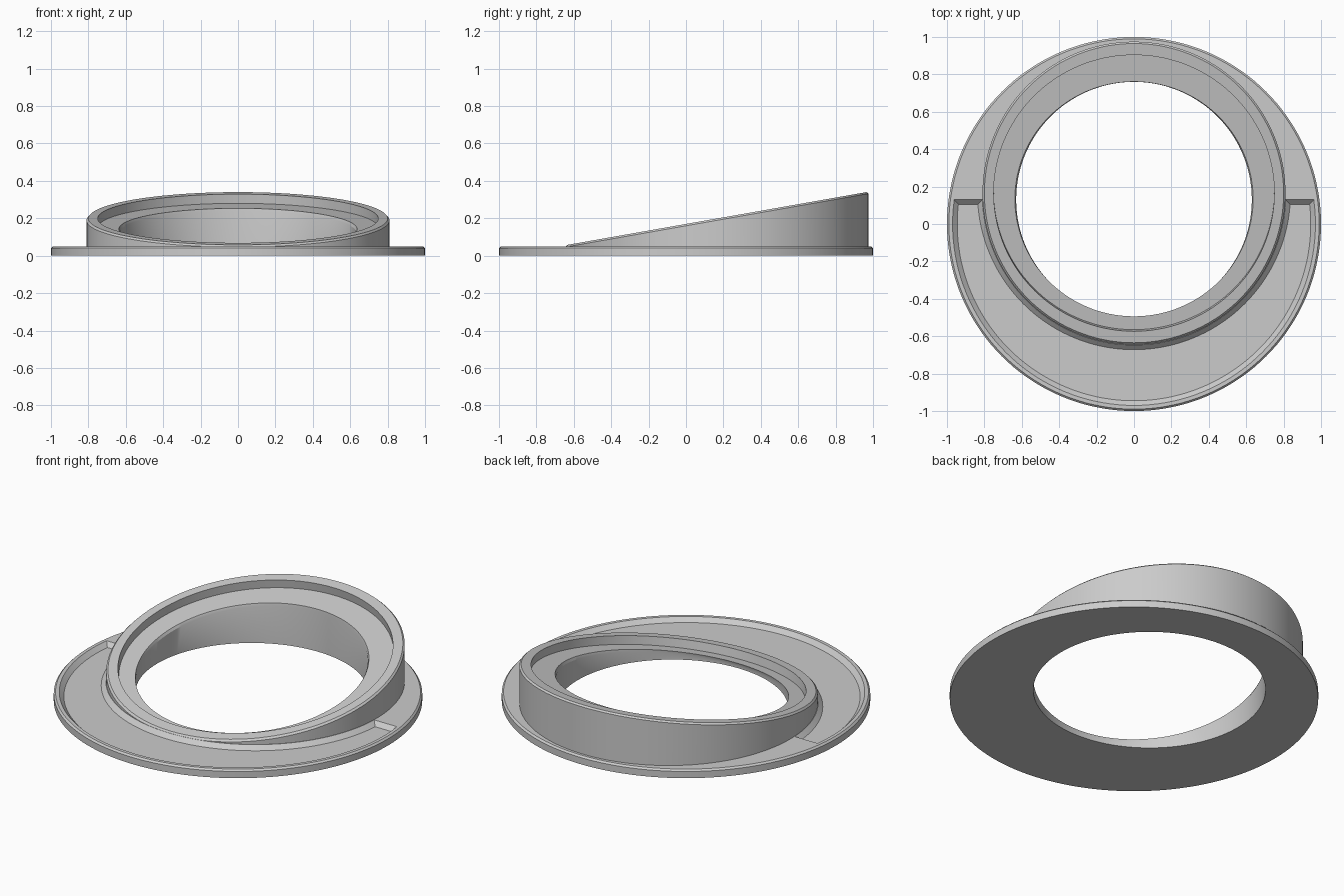
import bpy, bmesh, math
from mathutils import Vector

cube = bpy.data.objects.get("Cube")
if cube:
    bpy.data.objects.remove(cube, do_unlink=True)

SEGMENTS = 144
TILT = math.radians(10)
COLLAR_Y = 0.165      # centre of the collar
BORE_Y = 0.13         # centre of the through hole
THICK = 0.05          # flange thickness

grey = bpy.data.materials.new("plain grey")
grey.use_nodes = True
colour = (0.6, 0.6, 0.6, 1)
grey.diffuse_color = colour
grey.node_tree.nodes["Principled BSDF"].inputs["Base Color"].default_value = colour


def slope(y):
    """Height of the slanted collar top."""
    return 0.34 + (y - 0.965) * math.tan(TILT)


def circle(radius, cy, height, squash=1.0):
    """Ring of points; height is a number or a function of y."""
    points = []
    for i in range(SEGMENTS):
        a = math.tau * i / SEGMENTS
        y = cy + radius * squash * math.sin(a)
        points.append(Vector((radius * math.cos(a), y,
                              height(y) if callable(height) else height)))
    return points


def tilted(radius, cy, drop):
    """Circle lying parallel to the slanted top, sunk below it."""
    return circle(radius, cy + drop * math.sin(TILT),
                  lambda y: slope(y) - drop / math.cos(TILT), math.cos(TILT))


def loft(name, rings, keep=None):
    """Closed ring-shaped solid through successive loops."""
    bm = bmesh.new()
    loops = [[bm.verts.new(p) for p in ring] for ring in rings]
    for a, b in zip(loops, loops[1:] + loops[:1]):
        for i in range(SEGMENTS):
            j = (i + 1) % SEGMENTS
            bm.faces.new((a[i], a[j], b[j], b[i]))
    if keep:
        point, normal = keep
        cut = bmesh.ops.bisect_plane(bm, geom=bm.verts[:] + bm.edges[:] + bm.faces[:],
                                     plane_co=point, plane_no=normal, clear_outer=True)
        edges = [e for e in cut["geom_cut"] if isinstance(e, bmesh.types.BMEdge)]
        bmesh.ops.holes_fill(bm, edges=edges, sides=0)
    bmesh.ops.recalc_face_normals(bm, faces=bm.faces[:])
    mesh = bpy.data.meshes.new(name)
    bm.to_mesh(mesh)
    bm.free()
    mesh.materials.append(grey)
    obj = bpy.data.objects.new(name, mesh)
    bpy.context.collection.objects.link(obj)
    return obj


def activate(obj):
    bpy.ops.object.select_all(action='DESELECT')
    obj.select_set(True)
    bpy.context.view_layer.objects.active = obj


# Flat round flange with a chamfered upper edge
flange = loft("flange", [
    circle(0.81, COLLAR_Y, 0), circle(1, 0, 0),
    circle(1, 0, THICK - 0.01), circle(0.99, 0, THICK),
    circle(0.81, COLLAR_Y, THICK)])

# Crescent pocket with sloping sides in the front of the flange
cutter = loft("pocket_cutter", [
    circle(0.945, 0, 0.025), circle(0.98, 0, 0.06),
    circle(0.802, COLLAR_Y, 0.06), circle(0.837, COLLAR_Y, 0.025)],
    keep=(Vector((0, 0.13, THICK)), Vector((0, 1, -1)).normalized()))
cutter.hide_render = True
activate(flange)
pocket = flange.modifiers.new("pocket", 'BOOLEAN')
pocket.operation = 'DIFFERENCE'
pocket.solver = 'EXACT'
pocket.object = cutter
bpy.ops.object.modifier_apply(modifier=pocket.name)
bpy.data.objects.remove(cutter, do_unlink=True)

# Slanted collar with a sunken seat and a straight bore
collar = loft("slanted_collar", [
    circle(0.81, COLLAR_Y, 0),
    circle(0.81, COLLAR_Y, lambda y: slope(y) - 0.01),
    circle(0.80, COLLAR_Y, slope),
    tilted(0.75, COLLAR_Y, 0),
    tilted(0.75, COLLAR_Y, 0.05),
    tilted(0.637, BORE_Y - 0.005, 0.05),
    circle(0.63, BORE_Y, lambda y: slope(y) - 0.066),
    circle(0.63, BORE_Y, 0)])

for part in (flange, collar):
    activate(part)
    bpy.ops.object.shade_smooth_by_angle(angle=math.radians(25))
